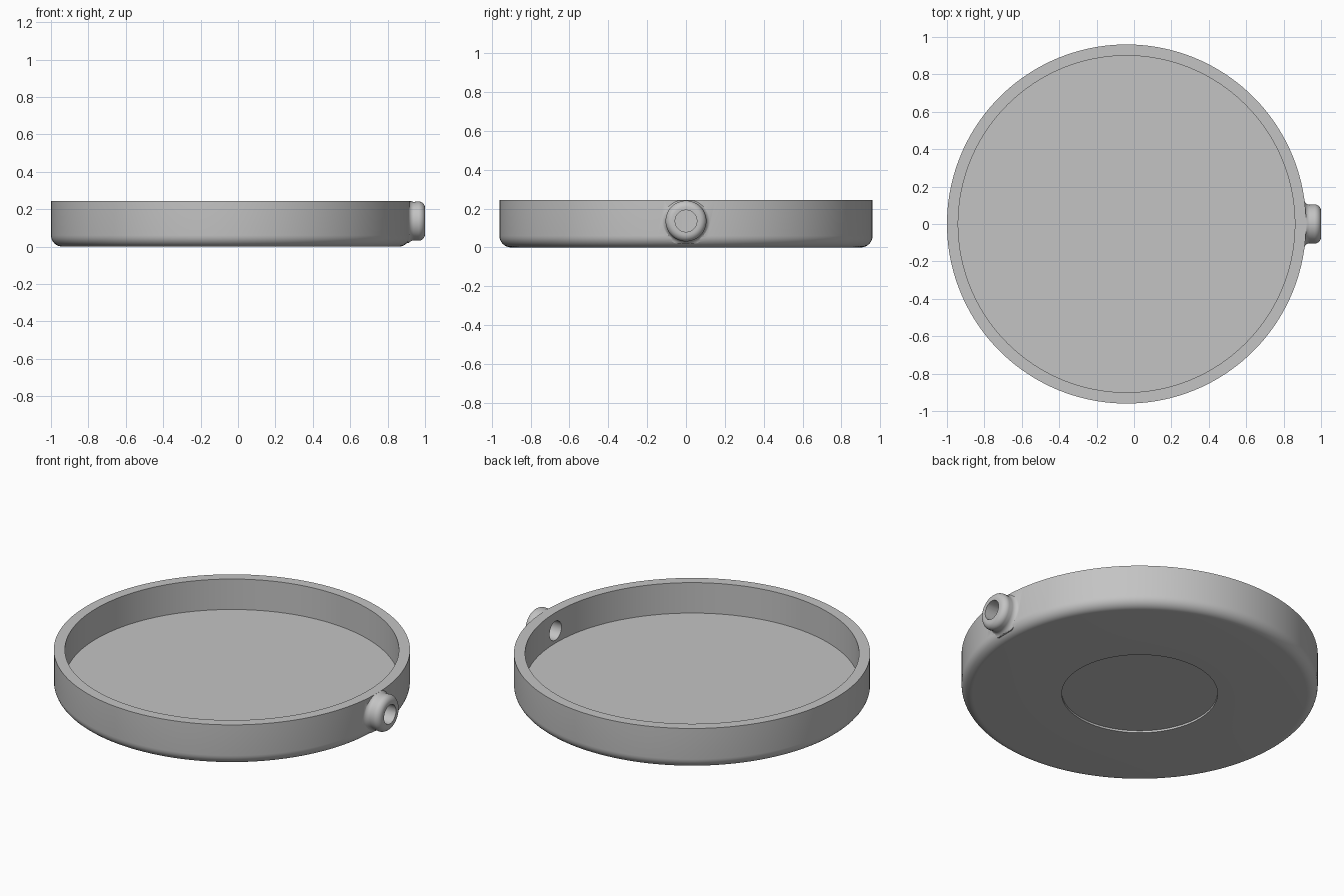
import bpy, bmesh
from math import radians, sin, cos, pi
from mathutils import Matrix, Vector

default = bpy.data.objects.get("Cube")
if default:
    bpy.data.objects.remove(default, do_unlink=True)

CENTRE_X = -0.04
TOP = 0.243
PORT_Z = 0.136

grey = bpy.data.materials.new("plain_grey")
grey.use_nodes = True
colour = (0.55, 0.55, 0.55, 1)
grey.diffuse_color = colour
grey.node_tree.nodes["Principled BSDF"].inputs["Base Color"].default_value = colour


def arc(cr, cz, rad, start, end, steps=8):
    """Points of a circular arc in the (radius, height) plane."""
    angles = [radians(start + (end - start) * i / steps) for i in range(steps + 1)]
    return [(cr + rad * cos(a), cz + rad * sin(a)) for a in angles]


def lathe(name, profile, steps):
    """Spin a (radius, height) profile about z into a closed solid."""
    bm = bmesh.new()
    verts = [bm.verts.new((r, 0, z)) for r, z in profile]
    edges = [bm.edges.new(pair) for pair in zip(verts, verts[1:])]
    bmesh.ops.spin(bm, geom=verts + edges, cent=(0, 0, 0), axis=(0, 0, 1),
                   angle=2 * pi, steps=steps, use_duplicate=False)
    bmesh.ops.remove_doubles(bm, verts=bm.verts, dist=1e-5)
    bmesh.ops.recalc_face_normals(bm, faces=bm.faces)
    mesh = bpy.data.meshes.new(name)
    bm.to_mesh(mesh)
    bm.free()
    mesh.materials.append(grey)
    obj = bpy.data.objects.new(name, mesh)
    bpy.context.collection.objects.link(obj)
    return obj


def combine(target, tool, operation):
    """Apply a boolean and discard the tool object."""
    mod = target.modifiers.new(operation.lower(), "BOOLEAN")
    mod.operation = operation
    mod.solver = "EXACT"
    mod.object = tool
    bpy.context.view_layer.objects.active = target
    bpy.ops.object.modifier_apply(modifier=mod.name)
    bpy.data.objects.remove(tool, do_unlink=True)


# Shallow round dish with a rounded base edge and a recess underneath
dish = lathe("dish", [(0, 0.012), (0.42, 0.012), (0.42, 0)]
             + arc(0.90, 0.06, 0.06, -90, 0)
             + [(0.96, TOP), (0.90, TOP), (0.90, 0.062), (0, 0.062)], 160)
dish.data.transform(Matrix.Translation((CENTRE_X, 0, 0)))

# Side port: a rounded boss with a flared root, turned to point along +x
sideways = Matrix.Translation((0, 0, PORT_Z)) @ Matrix.Rotation(pi / 2, 4, "Y")
port = lathe("port", [(0, 0.89), (0.128, 0.89), (0.128, 0.91)]
             + arc(0.133, 0.94, 0.03, 250, 180, 5)
             + arc(0.07, 0.965, 0.035, 0, 90)
             + [(0, 1.0)], 64)
port.data.transform(sideways)
for v in port.data.vertices:
    v.co.z = min(max(v.co.z, 0.02), TOP - 0.0005)
combine(dish, port, "UNION")

# Bore through the port and wall
bore = lathe("bore", [(0, 0.75), (0.056, 0.75), (0.056, 1.1), (0, 1.1)], 48)
bore.data.transform(sideways)
combine(dish, bore, "DIFFERENCE")

bpy.ops.object.select_all(action="DESELECT")
dish.select_set(True)
bpy.context.view_layer.objects.active = dish
bpy.ops.object.shade_smooth_by_angle(angle=radians(35))
